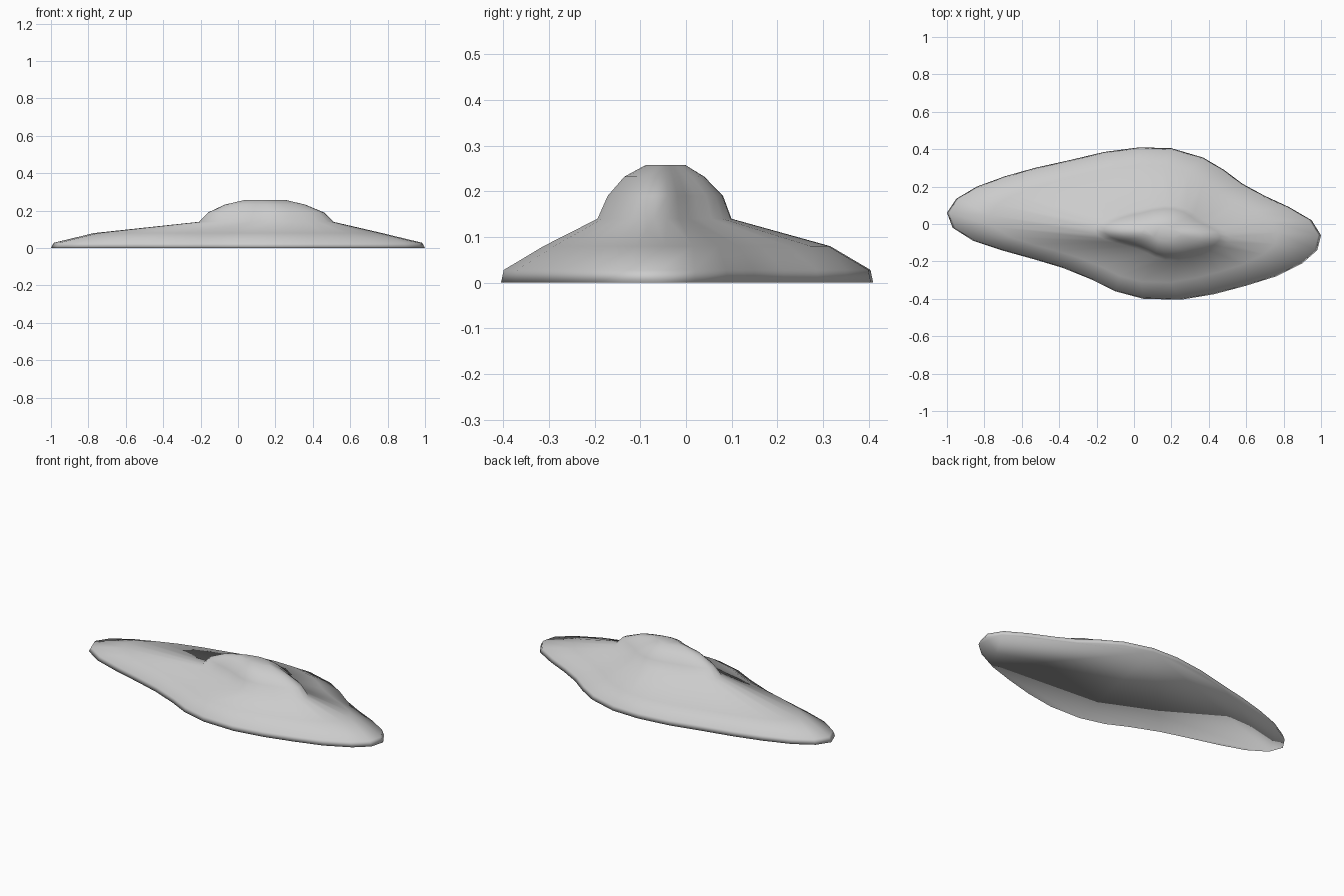
import bpy
import bmesh

default_cube = bpy.data.objects.get("Cube")
if default_cube:
    bpy.data.objects.remove(default_cube, do_unlink=True)

# Single stone colour
stone = bpy.data.materials.new("light_grey_stone")
stone.use_nodes = True
grey = (0.6, 0.6, 0.6, 1)
stone.diffuse_color = grey
stone.node_tree.nodes["Principled BSDF"].inputs["Base Color"].default_value = grey

# Footprint of the mound, counter-clockwise from the left tip
footprint = [
    (-1, .06), (-.97, -.02), (-.86, -.09), (-.71, -.14), (-.53, -.19),
    (-.38, -.235), (-.22, -.3), (-.1, -.36), (.05, -.4), (.25, -.405),
    (.43, -.375), (.6, -.33), (.76, -.28), (.9, -.21), (.98, -.14),
    (1, -.06), (.95, .02), (.83, .09), (.7, .15), (.58, .215),
    (.48, .29), (.37, .355), (.2, .405), (.03, .41), (-.16, .385),
    (-.35, .34), (-.53, .3), (-.69, .255), (-.84, .2), (-.95, .135),
]

# Contour levels: footprint scale, offset in x and y, height
levels = [
    (1, 0, 0, 0),
    (.985, 0, 0, .028),
    (.77, 0, 0, .08),
    (.36, .15, -.048, .14),
    (.31, .15, -.046, .19),
    (.215, .145, -.048, .232),
    (.105, .145, -.045, .258),
]


def add_ring(bm, scale, shift_x, shift_y, height):
    """Place one scaled copy of the footprint at a given height."""
    return [bm.verts.new((x * scale + shift_x, y * scale + shift_y, height))
            for x, y in footprint]


def bridge(bm, lower, upper):
    """Join two neighbouring contour rings with a band of quads."""
    count = len(lower)
    for i in range(count):
        j = (i + 1) % count
        bm.faces.new((lower[i], lower[j], upper[j], upper[i]))


# Mound: stacked contours closed by a flat base and a flat summit
bm = bmesh.new()
rings = [add_ring(bm, *level) for level in levels]
for lower, upper in zip(rings, rings[1:]):
    bridge(bm, lower, upper)
bm.faces.new(reversed(rings[0]))
bm.faces.new(rings[-1])
for face in bm.faces:
    face.smooth = True
bm.normal_update()

mesh = bpy.data.meshes.new("hill_mound")
bm.to_mesh(mesh)
bm.free()
mesh.materials.append(stone)
mound = bpy.data.objects.new("hill_mound", mesh)
bpy.context.collection.objects.link(mound)
